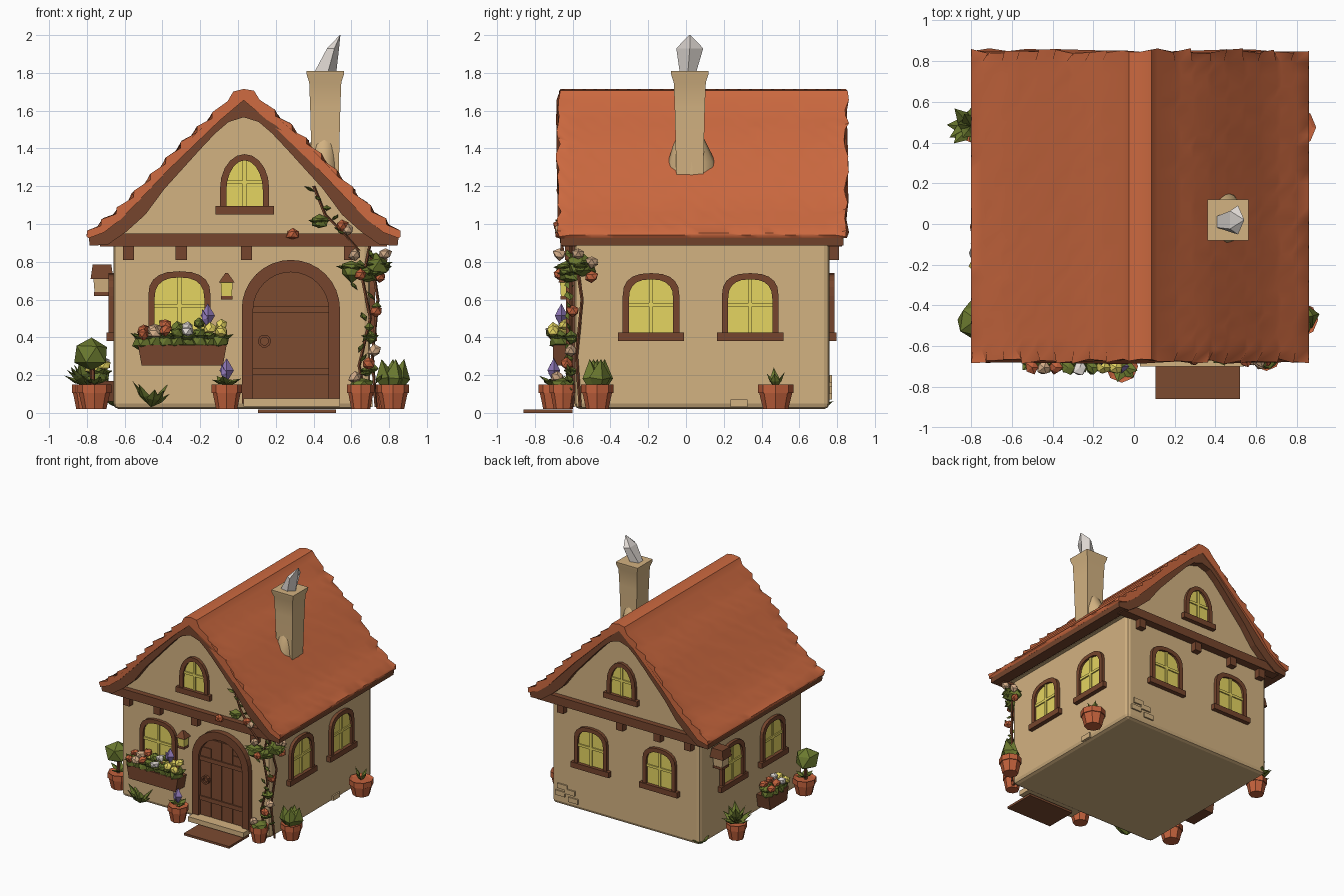
import bpy, bmesh, random
from math import sin, cos, pi, radians
from mathutils import Matrix, Vector

random.seed(4)
if "Cube" in bpy.data.objects:
    bpy.data.objects.remove(bpy.data.objects["Cube"])


def material(name, r, g, b):
    m = bpy.data.materials.new(name)
    m.use_nodes = True
    m.diffuse_color = (r, g, b, 1)
    m.node_tree.nodes["Principled BSDF"].inputs["Base Color"].default_value = (r, g, b, 1)
    return m


PLASTER = material("tan plaster", .65, .445, .22)
TILE = material("orange tile", .60, .14, .05)
WOOD = material("brown wood", .18, .060, .026)
DOOR = material("door wood", .20, .069, .030)
GLASS = material("yellow glass", .78, .66, .12)
GREEN = material("leaf green", .145, .19, .028)
CLAY = material("red clay", .54, .12, .045)
PURPLE = material("purple petal", .28, .19, .48)
WHITE = material("pale grey", .76, .71, .67)
PEACH = material("peach petal", .66, .42, .25)


# ---- helpers
def finish(name, bm, mat, mx=None, smooth=None):
    bmesh.ops.recalc_face_normals(bm, faces=bm.faces)
    me = bpy.data.meshes.new(name)
    bm.to_mesh(me)
    bm.free()
    me.materials.append(mat)
    if smooth:
        me.shade_smooth()
        me.set_sharp_from_angle(angle=radians(smooth))
    ob = bpy.data.objects.new(name, me)
    bpy.context.collection.objects.link(ob)
    if mx:
        ob.matrix_world = mx
    return ob


def skin(bm, a, b):
    for i in range(len(a)):
        j = (i + 1) % len(a)
        bm.faces.new((a[i], a[j], b[j], b[i]))


def prism(bm, outer, y0, y1, inner=None):
    """Extrude an (x, z) outline along y, optionally with a matching hole."""
    loops = [(outer, y0), (outer, y1)] + ([(inner, y1), (inner, y0)] if inner else [])
    rings = [[bm.verts.new((x, y, z)) for x, z in o] for o, y in loops]
    for a, b in zip(rings, rings[1:] + (rings[:1] if inner else [])):
        skin(bm, a, b)
    if not inner:
        bm.faces.new(rings[0])
        bm.faces.new(rings[1])


def box(bm, x0, x1, y0, y1, z0, z1):
    prism(bm, [(x0, z0), (x1, z0), (x1, z1), (x0, z1)], y0, y1)


def loft(bm, sections, sides, turn=0):
    """Stack of horizontal rings: (centre, x radius, y radius)."""
    rings = []
    for c, rx, ry in sections:
        rings.append([bm.verts.new((c[0] + rx * cos(turn + 2 * pi * i / sides),
                                    c[1] + ry * sin(turn + 2 * pi * i / sides), c[2]))
                      for i in range(sides)])
    for a, b in zip(rings, rings[1:]):
        skin(bm, a, b)
    bm.faces.new(rings[0])
    bm.faces.new(rings[-1])


def leaf(bm, base, tip, width, flat=.35):
    base, tip = Vector(base), Vector(tip)
    d = tip - base
    mx = (Matrix.Translation((base + tip) / 2) @ d.to_track_quat('Z', 'Y').to_matrix().to_4x4()
          @ Matrix.Diagonal((width, width * flat, d.length / 2, 1)))
    bmesh.ops.create_uvsphere(bm, u_segments=4, v_segments=2, radius=1, matrix=mx)


def blob(bm, c, r, squash=1, rough=.15):
    made = bmesh.ops.create_icosphere(bm, subdivisions=1, radius=r)["verts"]
    for v in made:
        v.co = Vector(c) + Vector((v.co.x, v.co.y, v.co.z * squash)) * random.uniform(1 - rough, 1 + rough)


def tuft(bm, c, r, n, rise=.6, width=.025):
    for i in range(n):
        a = 2 * pi * i / n + random.uniform(-.3, .3)
        h = rise * random.uniform(.5, 1.2)
        leaf(bm, c, (c[0] + r * cos(a), c[1] + r * sin(a), c[2] + r * h), width)


def arch(w, z0, z1, rise, cx=0, n=10, power=1):
    """Arched outline; a power under one squares the shoulders."""
    pts = [(cx - w / 2, z0), (cx + w / 2, z0)]
    for i in range(n + 1):
        c, s = cos(pi * i / n), max(0, sin(pi * i / n))
        pts.append((cx + w / 2 * abs(c) ** power * (1 if c > 0 else -1), z1 - rise + rise * s ** power))
    return pts


def facing(x, y, degrees):
    return Matrix.Translation((x, y, 0)) @ Matrix.Rotation(radians(degrees), 4, 'Z')


# ---- walls
bm = bmesh.new()
box(bm, -.66, .70, -.59, .76, .02, .95)
bev = finish("walls", bm, PLASTER).modifiers.new("soft corners", 'BEVEL')
bev.width, bev.segments = .03, 2

# ---- roof, laid in soft courses with stepped ends and a rounded ridge
MID = .03
SLOPE = [(0, 1.715), (.06, 1.70), (.085, 1.65), (.13, 1.605), (.31, 1.44), (.49, 1.25), (.65, 1.085), (.83, .945)]
ARCH = [(0, 1.565), (.08, 1.54), (.15, 1.48), (.23, 1.395), (.42, 1.185), (.52, 1.05), (.62, .96), (.72, .89), (.815, .885)]


def roof_z(d):
    for (a, za), (b, zb) in zip(SLOPE, SLOPE[1:]):
        if d <= b:
            return za + (zb - za) * (d - a) / (b - a)
    return SLOPE[-1][1]


def both_sides(half):
    return [(MID - d, z) for d, z in reversed(half)] + [(MID + d, z) for d, z in half if d > 0]


COURSES = 9
UNDER = both_sides([(d, roof_z(d) - .06) for d in (0, .13, .4, .55, .65, .74)] + [(.82, .925)])
bm = bmesh.new()
rings, stations = [], 26
for s in range(stations + 1):
    y = -.675 + 1.525 * s / stations
    end = s in (0, stations)
    step, run = (1, .001) if end else (.35, .022)
    loop = []
    for side in (-1, 1):
        half = [(0, roof_z(0))] if side > 0 else []
        half += [(d, roof_z(d)) for d in (.055, .085)]
        for c in range(COURSES):
            d = min(.09 + .74 * (c + 1) / COURSES + random.uniform(-.01, .01), .83)
            half.append((d, roof_z(d) + .02 * step))
            d = min(d + run, .831)
            half.append((d, roof_z(d) - .012 * step))
        # The chimney side swells a little
        swell = .022 if side > 0 else 0
        half = [(MID + side * d, z + swell * sin(pi * min(1, d / .83))) for d, z in half]
        loop += half if side > 0 else half[::-1]
    loop += UNDER[::-1]
    rings.append([bm.verts.new((x, y + (random.uniform(-.014, .014) if end else 0), z)) for x, z in loop])
for a, b in zip(rings, rings[1:]):
    skin(bm, a, b)
bm.faces.new(rings[0])
bm.faces.new(rings[-1])
finish("roof", bm, TILE, smooth=45)

# Timber lining whose ends form the gable boards
bm = bmesh.new()
top = both_sides([(d, roof_z(d) - .045) for d, z in ARCH[:-1]] + [(.82, .93)])
prism(bm, top + both_sides(ARCH)[::-1], -.665, .835)
finish("gable_boards", bm, WOOD)
bm = bmesh.new()
prism(bm, both_sides([(d, roof_z(d) - .08) for d in (0, .1, .3, .5, .65)]) + [(.73, .9), (-.67, .9)], -.61, .78)
finish("gable_walls", bm, PLASTER)

# Cross beams and corbels
bm = bmesh.new()
for y0, y1 in ((-.655, -.58), (.75, .825)):
    box(bm, -.73, .79, y0, y1, .88, .95)
for x in (-.58, -.3, .045, .59):
    for y0, y1 in ((-.64, -.57), (.74, .81)):
        box(bm, x - .03, x + .03, y0, y1, .81, .89)
finish("beams", bm, WOOD)

# ---- windows
FRONT, RIGHT = facing(0, -.59, 0), facing(.70, 0, 90)
BACK, LEFT = facing(0, .76, 180), facing(-.66, 0, -90)


def window(name, mx, x, z0, z1, w, rise, power=.8):
    t = .033
    bm = bmesh.new()
    prism(bm, arch(w, z0, z1, rise, x, power=power), -.026, .02,
          arch(w - 2 * t, z0 + t, z1 - t, rise - t / 2, x, power=power))
    box(bm, x - w / 2 - .025, x + w / 2 + .025, -.036, .01, z0 - .01, z0 + .035)
    finish(name + "_frame", bm, WOOD, mx)
    bm = bmesh.new()
    prism(bm, arch(w - t, z0 + .02, z1 - .02, rise - .01, x, power=power), -.008, .02)
    box(bm, x - .01, x + .01, -.018, 0, z0 + t, z1 - .03)
    zm = z0 + (z1 - z0) * .52
    box(bm, x - w / 2 + .03, x + w / 2 - .03, -.018, 0, zm - .01, zm + .01)
    finish(name + "_glass", bm, GLASS, mx)


window("front_window", FRONT, -.31, .37, .75, .33, .13)
for label, mx, spots in (("right", RIGHT, (-.185, .34)), ("left", LEFT, (-.35, .18)), ("back", BACK, (-.33, .30))):
    for i, x in enumerate(spots):
        window(f"{label}_window_{i + 1}", mx, x, .39, .74, .30, .12)
window("front_gable_window", facing(0, -.61, 0), .035, 1.06, 1.37, .26, .18, 1)
window("back_gable_window", facing(0, .78, 180), -.035, 1.06, 1.37, .26, .18, 1)

# ---- door with planks, straps, ring and step
bm = bmesh.new()
prism(bm, arch(.52, .05, .81, .26, .28, 16), -.045, .02, arch(.40, .06, .745, .20, .28, 16))
finish("door_frame", bm, WOOD, FRONT)
bm = bmesh.new()
prism(bm, arch(.42, .06, .75, .20, .28, 16), -.015, .02)
for i, h in enumerate((.64, .72, .72, .64)):
    x = .085 + .0985 * i
    box(bm, x, x + .094, -.022, 0, .07, h)
for z in (.20, .53):
    box(bm, .08, .48, -.032, 0, z, z + .035)
finish("door", bm, DOOR, FRONT)
bm = bmesh.new()
hoop = [(.14 + .035 * cos(pi * i / 5), .38 + .035 * sin(pi * i / 5)) for i in range(10)]
prism(bm, hoop, -.045, -.02, [(.14 + (x - .14) * .6, .38 + (z - .38) * .6) for x, z in hoop])
finish("door_ring", bm, WOOD, FRONT)
bm = bmesh.new()
box(bm, .03, .54, -.70, -.58, .035, .075)
finish("door_step", bm, PLASTER)
bm = bmesh.new()
box(bm, .105, .52, -.86, -.60, 0, .018)
finish("door_mat", bm, DOOR)

# ---- chimney with a mortar flare, and smoke
bm = bmesh.new()
loft(bm, [((.462, .02, z), r * 1.414, r * 1.414) for z, r in
          ((1.2, .07), (1.42, .075), (1.62, .08), (1.75, .085), (1.79, .098), (1.81, .1))], 4, pi / 4)
finish("chimney", bm, PLASTER, smooth=35)
bm = bmesh.new()
loft(bm, [((.45, .03, 1.24), .085, .135), ((.45, .03, 1.33), .085, .125), ((.455, .022, 1.42), .075, .09),
          ((.46, .02, 1.50), .05, .05)], 12)
finish("chimney_flare", bm, PLASTER, smooth=60)
bm = bmesh.new()
loft(bm, [((.455, .01, 1.80), .065, .045), ((.50, .02, 1.93), .035, .075), ((.54, .02, 2.0), .002, .004)], 5)
finish("smoke", bm, WHITE)

# ---- lanterns
for name, x, y, z, r, rise, tip, body in (("front_lantern", -.06, -.635, .61, .035, .13, .3, GLASS),
                                          ("side_lantern", -.72, .57, .63, .05, .155, 1.4, PLASTER)):
    bm = bmesh.new()
    loft(bm, [((x, y, z), r * 1.1, r * 1.1), ((x, y, z + .09), r * 1.3, r * 1.3)], 4, pi / 4)
    finish(name + "_body", bm, body)
    bm = bmesh.new()
    loft(bm, [((x, y, z + .08), r * 1.7, r * 1.7), ((x, y, z + rise), r * tip, r * tip)], 4, pi / 4)
    loft(bm, [((x, y, z - .01), r * 1.2, r * 1.2), ((x, y, z + .01), r * 1.2, r * 1.2)], 4, pi / 4)
    finish(name + "_roof", bm, WOOD)

# ---- pots and their plants
POTS = {"tree": (-.76, -.47, .09), "fern": (-.80, .48, .08), "tulip": (-.06, -.70, .08),
        "flower": (.65, -.65, .072), "cactus": (.82, -.47, .085), "sprout": (.80, .475, .095)}
for name, (x, y, r) in POTS.items():
    bm = bmesh.new()
    loft(bm, [((x, y, z), r * k, r * k) for z, k in ((.02, .7), (.105, .92), (.105, 1), (.15, 1), (.14, .8))], 8)
    finish(name + "_pot", bm, CLAY)
plants = bmesh.new()
x, y, _ = POTS["tree"]
blob(plants, (x - .015, y, .31), .1, .95)
tuft(plants, (x, y, .15), .08, 6)
x, y, _ = POTS["fern"]
tuft(plants, (x, y, .14), .12, 9, .8, .035)
tuft(plants, (x, y, .14), .07, 6, 2, .035)
x, y, _ = POTS["cactus"]
for dx, dy in ((0, 0), (.04, .02), (-.04, -.02), (.01, -.04), (0, .04)):
    leaf(plants, (x + dx * .5, y + dy * .5, .09), (x + dx * 1.5, y + dy, .285), .06, .9)
x, y, _ = POTS["sprout"]
tuft(plants, (x, y, .13), .05, 4, 2)
x, y, _ = POTS["tulip"]
tuft(plants, (x, y, .15), .08, 6, .5, .03)
blob(plants, (.65, -.65, .15), .07, .6)
tuft(plants, (-.46, -.63, .03), .10, 9, 1.2, .035)
tuft(plants, (-.64, .72, .03), .07, 6, .7)
finish("potted_leaves", plants, GREEN)
bm = bmesh.new()
loft(bm, [((-.77, -.47, .12), .015, .015), ((-.77, -.47, .25), .012, .012)], 6)
finish("tree_trunk", bm, WOOD)

# ---- window boxes filled with flowers
soil = bmesh.new()
flowers = {m: bmesh.new() for m in (CLAY, PEACH, WHITE, GLASS)}
for mx, x0, x1, z in ((FRONT, -.53, -.06, .25), (LEFT, -.02, .24, .06)):
    made = bmesh.new()
    prism(made, [(x0 + .02, z), (x1 - .02, z), (x1, z + .11), (x0, z + .11)], -.115, 0)
    finish("planter_box", made, WOOD, mx)
    n = round((x1 - x0) / .058)
    for i in range(n):
        x = x0 + (i + .5) * (x1 - x0) / n
        c = mx @ Vector((x, -.075, z + .135))
        blob(soil, c, .055, 1, .25)
        tuft(soil, c, .07, 6, .5, .032)
        petals = (CLAY, PEACH, CLAY, GREEN, WHITE, GREEN, GLASS, GLASS)[i * 8 // n]
        for k in range(2):
            p = mx @ Vector((x, -.05 - .065 * k, z + .205 - .03 * k + random.uniform(-.015, .02)))
            blob(flowers.get(petals, soil), p, .036, .85, .25)

# ---- climbing vine around the front left corner and gable
bm = bmesh.new()
for path in ([(.68, -.60, .03), (.64, -.61, .25), (.70, -.61, .5), (.66, -.61, .7), (.70, -.61, .9)],
             [(.73, -.56, .03), (.71, -.58, .3), (.74, -.55, .6), (.70, -.59, .86)],
             [(.64, -.655, .86), (.56, -.66, .95), (.46, -.625, 1.05), (.40, -.62, 1.2)]):
    loft(bm, [(p, .009, .009) for p in path], 5)
finish("vine_stems", bm, WOOD)
for c, r in (((.60, -.63, .76), .075), ((.68, -.61, .73), .065), ((.73, -.55, .78), .08), ((.56, -.64, .97), .045),
             ((.43, -.64, 1.01), .05), ((.77, -.56, .77), .04), ((.70, -.61, .4), .04), ((.68, -.61, .22), .035)):
    blob(soil, c, r * .85, .9, .3)
    tuft(soil, c, r * 1.15, 6, .2, .035)
for i in range(14):
    c = (random.uniform(.63, .73), -.61, .1 + .055 * i)
    leaf(soil, c, (c[0] + random.uniform(-.06, .06), -.63, c[2] + .05), .028)
for i in range(4):
    leaf(soil, (.41 + .03 * i, -.62, 1.17 - .05 * i), (.35 + .06 * i, -.64, 1.2 - .05 * i), .025)
ROSES = {CLAY: [(.65, -.67, .73), (.73, -.60, .54), (.29, -.66, .945), (.55, -.67, .99), (.69, -.63, .26), (.75, -.5, .72)],
         PEACH: [(.78, -.57, .84), (.58, -.665, .97), (.62, -.67, .84), (.72, -.61, .33), (.62, -.68, .19), (.76, -.5, .8)]}
for m, spots in ROSES.items():
    for p in spots:
        blob(flowers[m], p, .035, .9, .2)
finish("vine_and_box_leaves", soil, GREEN)
for m, b in flowers.items():
    finish(m.name.split()[0] + "_flowers", b, m)

# Purple tulips
bm = bmesh.new()
for x, y, z in ((-.16, -.66, .45), (-.06, -.70, .16)):
    leaf(bm, (x, y, z), (x, y, z + .13), .038, .9)
    leaf(bm, (x, y, z), (x - .03, y - .02, z + .10), .022, .9)
finish("tulips", bm, PURPLE)

# ---- exposed bricks low on the walls
for mx, x, z in ((BACK, -.62, .12), (BACK, -.53, .15), (BACK, -.60, .18), (BACK, -.5, .09), (RIGHT, .28, .05)):
    bm = bmesh.new()
    box(bm, x - .045, x + .045, -.012, .01, z - .02, z + .02)
    finish("brick", bm, PLASTER, mx)
